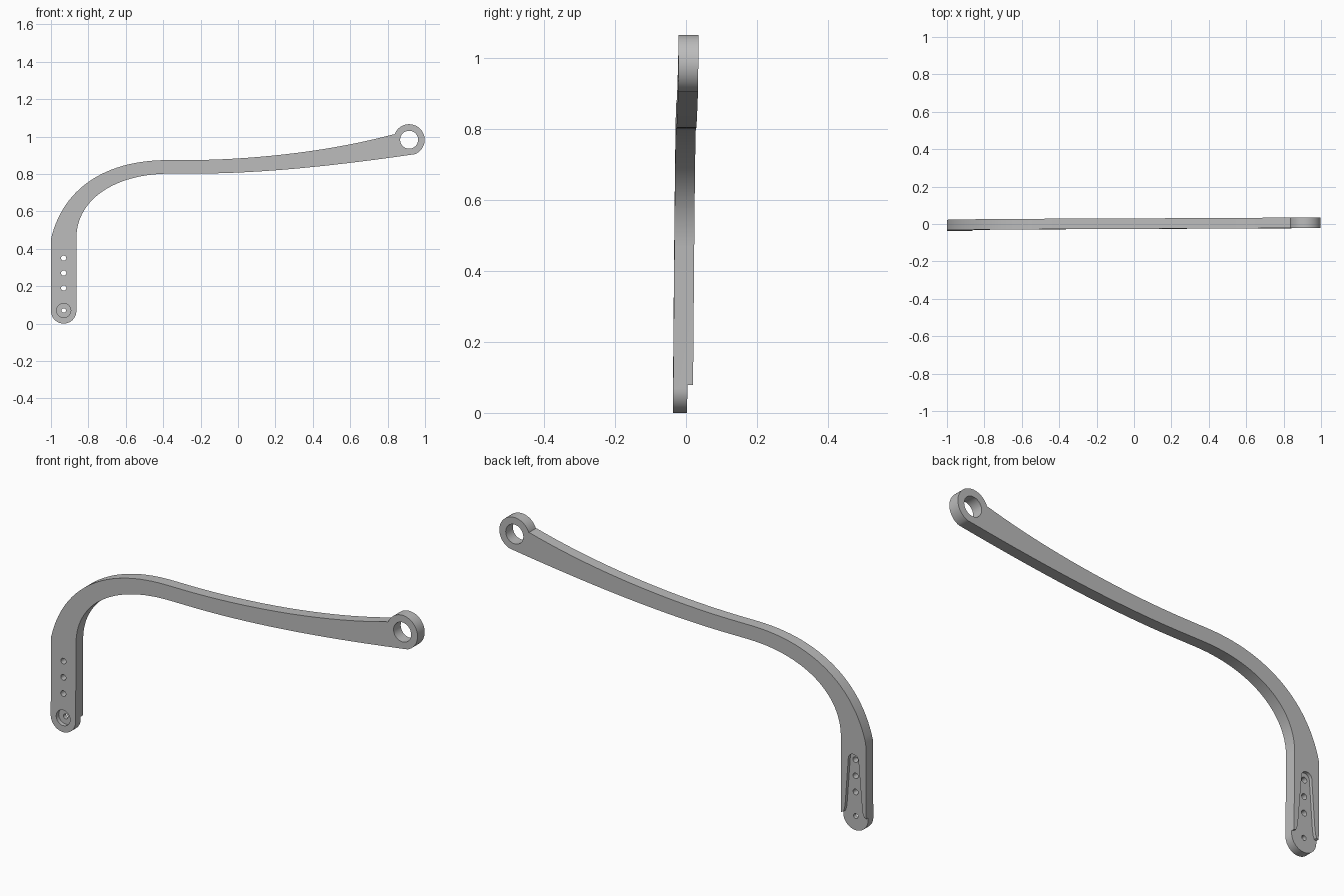
import bpy, bmesh
from math import sin, cos, radians
from mathutils import Vector
from mathutils.geometry import interpolate_bezier

cube = bpy.data.objects.get("Cube")
if cube:
    bpy.data.objects.remove(cube, do_unlink=True)

metal = bpy.data.materials.new("satin grey")
metal.use_nodes = True
grey = (0.5, 0.5, 0.5, 1)
metal.diffuse_color = grey
metal.node_tree.nodes["Principled BSDF"].inputs["Base Color"].default_value = grey

HALF = 0.028           # half thickness of the arm
FOOT = (-0.932, 0.068)  # centre of the rounded foot
EYE = (0.915, 0.983)    # centre of the end eye


def arc(centre, radius, start, end, steps=32):
    angles = [radians(start + (end - start) * i / steps) for i in range(steps + 1)]
    return [(centre[0] + radius * cos(a), centre[1] + radius * sin(a)) for a in angles]


def bezier(a, b, c, d, steps=28):
    pts = interpolate_bezier(*[Vector((*p, 0)) for p in (a, b, c, d)], steps)
    return [(p.x, p.y) for p in pts]


def prism(name, outline, front, back):
    """Extrude an outline in the xz plane between two depths."""
    bm = bmesh.new()
    face = bm.faces.new([bm.verts.new((x, front, z)) for x, z in outline])
    ext = bmesh.ops.extrude_face_region(bm, geom=[face])
    moved = [v for v in ext["geom"] if isinstance(v, bmesh.types.BMVert)]
    bmesh.ops.translate(bm, verts=moved, vec=(0, back - front, 0))
    bmesh.ops.remove_doubles(bm, verts=bm.verts, dist=0.0001)
    bmesh.ops.recalc_face_normals(bm, faces=bm.faces)
    mesh = bpy.data.meshes.new(name)
    bm.to_mesh(mesh)
    bm.free()
    mesh.materials.append(metal)
    obj = bpy.data.objects.new(name, mesh)
    bpy.context.collection.objects.link(obj)
    return obj


# Arm outline: foot, underside, eye, then back along the top
outline = arc(FOOT, 0.068, 180, 360)
outline += bezier((-0.864, 0.465), (-0.858, 0.665), (-0.66, 0.80), (-0.366, 0.802))
outline += bezier((-0.206, 0.802), (0.168, 0.805), (0.543, 0.848), (0.935, 0.904))
outline += arc(EYE, 0.083, -70, 160, 48)
outline += bezier((0.832, 1.012), (0.436, 0.906), (0.008, 0.874), (-0.286, 0.874))
outline += bezier((-0.377, 0.874), (-0.714, 0.874), (-0.938, 0.719), (-1.0, 0.452))
arm = prism("curved_arm", outline, -HALF, HALF)

# Bolt holes, eye bore and counterbore
cutters = [prism("eye_bore", arc(EYE, 0.048, 0, 360, 48), -0.1, 0.1)]
for z, r in ((0.07, 0.012), (0.19, 0.014), (0.27, 0.014), (0.35, 0.014)):
    cutters.append(prism("bolt_hole", arc((FOOT[0], z), r, 0, 360, 24), -0.1, 0.1))
cutters.append(prism("counterbore", arc((FOOT[0], 0.07), 0.038, 0, 360, 40), -0.1, -0.008))

# Tapered pocket in the back, flaring open across the foot
flare = [(0.046, 0.13), (0.05, 0.1), (0.057, 0.083), (0.08, 0.075), (0.08, -0.05)]
pocket = arc((FOOT[0], 0.355), 0.028, 0, 180, 20)
pocket += [(FOOT[0] - x, z) for x, z in flare]
pocket += [(FOOT[0] + x, z) for x, z in reversed(flare)]
cutters.append(prism("back_pocket", pocket, 0.012, 0.1))

bpy.ops.object.select_all(action="DESELECT")
bpy.context.view_layer.objects.active = arm
arm.select_set(True)
for cutter in cutters:
    cutter.hide_render = True
    mod = arm.modifiers.new("cut", "BOOLEAN")
    mod.operation = "DIFFERENCE"
    mod.solver = "EXACT"
    mod.object = cutter
    bpy.ops.object.modifier_apply(modifier=mod.name)
    bpy.data.objects.remove(cutter, do_unlink=True)

# Slight backward lean of the whole arm
for v in arm.data.vertices:
    v.co.y += 0.0085 * v.co.z + 0.0038 * v.co.x - 0.0055

bpy.ops.object.shade_smooth_by_angle(angle=radians(25))
